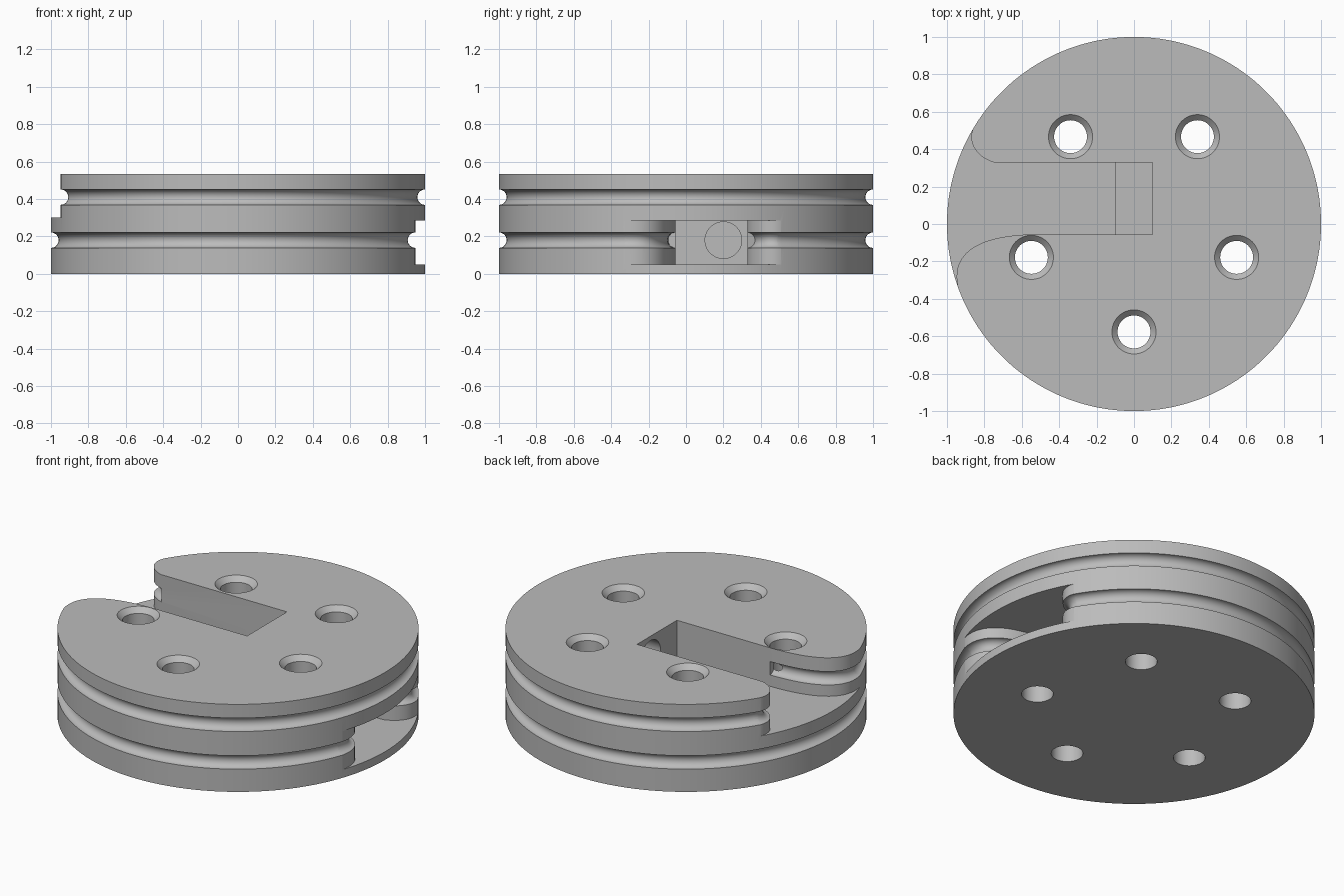
import bpy, bmesh, math
from mathutils import Vector

if "Cube" in bpy.data.objects:
    bpy.data.objects.remove(bpy.data.objects["Cube"], do_unlink=True)

HEIGHT = 0.535
GROOVE_R = 0.041
LOW_Z, HIGH_Z = 0.18, 0.41          # groove centre heights
Y0, Y1, END = -0.055, 0.33, 0.1     # slot walls and end


def make_object(name, bm):
    bmesh.ops.recalc_face_normals(bm, faces=bm.faces)
    mesh = bpy.data.meshes.new(name)
    bm.to_mesh(mesh)
    bm.free()
    obj = bpy.data.objects.new(name, mesh)
    bpy.context.collection.objects.link(obj)
    return obj


def skin(name, rings):
    """Closed skin through a list of rings, capped at both ends."""
    bm = bmesh.new()
    loops = [[bm.verts.new(p) for p in ring] for ring in rings]
    n = len(loops[0])
    for a, b in zip(loops, loops[1:]):
        for i in range(n):
            j = (i + 1) % n
            bm.faces.new((a[i], a[j], b[j], b[i]))
    bm.faces.new(loops[0])
    bm.faces.new(loops[-1])
    return make_object(name, bm)


def prism(name, outline, z0, z1):
    return skin(name, [[(x, y, z) for x, y in outline] for z in (z0, z1)])


def lathe(name, profile, steps, cx=0, cy=0):
    turns = [2 * math.pi * i / steps for i in range(steps)]
    return skin(name, [[(cx + r * math.cos(a), cy + r * math.sin(a), z) for a in turns]
                       for r, z in profile])


def tube(name, path, z, radius, steps=24):
    rings = []
    for i, p in enumerate(path):
        d = (path[min(i + 1, len(path) - 1)] - path[max(i - 1, 0)]).normalized()
        ring = []
        for k in range(steps):
            a = 2 * math.pi * k / steps
            out = radius * math.cos(a)
            ring.append((p.x - d.y * out, p.y + d.x * out, z + radius * math.sin(a)))
        rings.append(ring)
    return skin(name, rings)


def bezier(points, steps=20):
    a, b, c, d = (Vector(p) for p in points)
    path = []
    for i in range(steps + 1):
        t = i / steps
        s = 1 - t
        path.append(a * s**3 + b * 3 * s * s * t + c * 3 * s * t * t + d * t**3)
    return path


# Grooved disc body
profile = [(1, 0)]
for zc in (LOW_Z, HIGH_Z):
    for i in range(17):
        a = -math.pi / 2 + math.pi * i / 16
        profile.append((1 - GROOVE_R * math.cos(a), zc + GROOVE_R * math.sin(a)))
profile.append((1, HEIGHT))
disc = lathe("pulley_disc", profile, 180)

# Slots with rounded mouths: upper opens to -x, lower is its mirror
front_lip = bezier([(-0.53, Y0), (-0.9, -0.06), (-1.0, -0.2), (-0.925, -0.39)])
back_lip = bezier([(-0.75, Y1), (-0.85, 0.36), (-0.9, 0.45), (-0.85, 0.53)])
outline = [Vector((END, Y0)), Vector((END, Y1)), *back_lip,
           Vector((-1.1, 0.6)), Vector((-1.1, -0.45)), *reversed(front_lip)]


def flip(points, side):
    return [Vector((p.x * side, p.y)) for p in points]


cutters = []
for label, side, z0, z1, zc in (("upper", 1, 0.30, 0.7, HIGH_Z),
                                ("lower", -1, 0.05, 0.285, LOW_Z)):
    cutters.append(prism(label + "_slot_cutter", flip(outline, side), z0, z1))
    # Grooves carried round the lips
    for part, lip in (("front", front_lip), ("back", back_lip)):
        cutters.append(tube(f"{label}_{part}_lip_cutter", flip(lip, side), zc, GROOVE_R))
    # Blind bore in the slot end wall
    bore = [Vector((side * (END - 0.03), 0.2)), Vector((side * (END + 0.3), 0.2))]
    cutters.append(tube(label + "_bore_cutter", bore, zc, 0.098, 48))

# Central opening joining both slots
cutters.append(prism("pocket_cutter", [(-END, Y0), (END, Y0), (END, Y1), (-END, Y1)], 0.2, 0.4))

# Ring of five chamfered bolt holes
for k in range(5):
    a = math.radians(-90 + 72 * k)
    hole = [(0.088, -0.1), (0.088, HEIGHT - 0.03), (0.118, HEIGHT), (0.118, HEIGHT + 0.1)]
    cutters.append(lathe("bolt_hole_cutter", hole, 48,
                         0.577 * math.cos(a), 0.577 * math.sin(a)))

# Apply the cuts
bpy.context.view_layer.objects.active = disc
for cutter in cutters:
    cutter.hide_render = True
    mod = disc.modifiers.new(cutter.name, "BOOLEAN")
    mod.operation = "DIFFERENCE"
    mod.solver = "EXACT"
    mod.object = cutter
    bpy.ops.object.modifier_apply(modifier=mod.name)
for cutter in cutters:
    bpy.data.objects.remove(cutter, do_unlink=True)

# Colour and shading
grey = bpy.data.materials.new("mid_grey")
grey.use_nodes = True
colour = (0.5, 0.5, 0.5, 1)
grey.diffuse_color = colour
grey.node_tree.nodes["Principled BSDF"].inputs["Base Color"].default_value = colour
disc.data.materials.clear()
disc.data.materials.append(grey)
for face in disc.data.polygons:
    face.material_index = 0

bpy.ops.object.select_all(action="DESELECT")
disc.select_set(True)
bpy.context.view_layer.objects.active = disc
bpy.ops.object.shade_smooth_by_angle(angle=math.radians(30))
